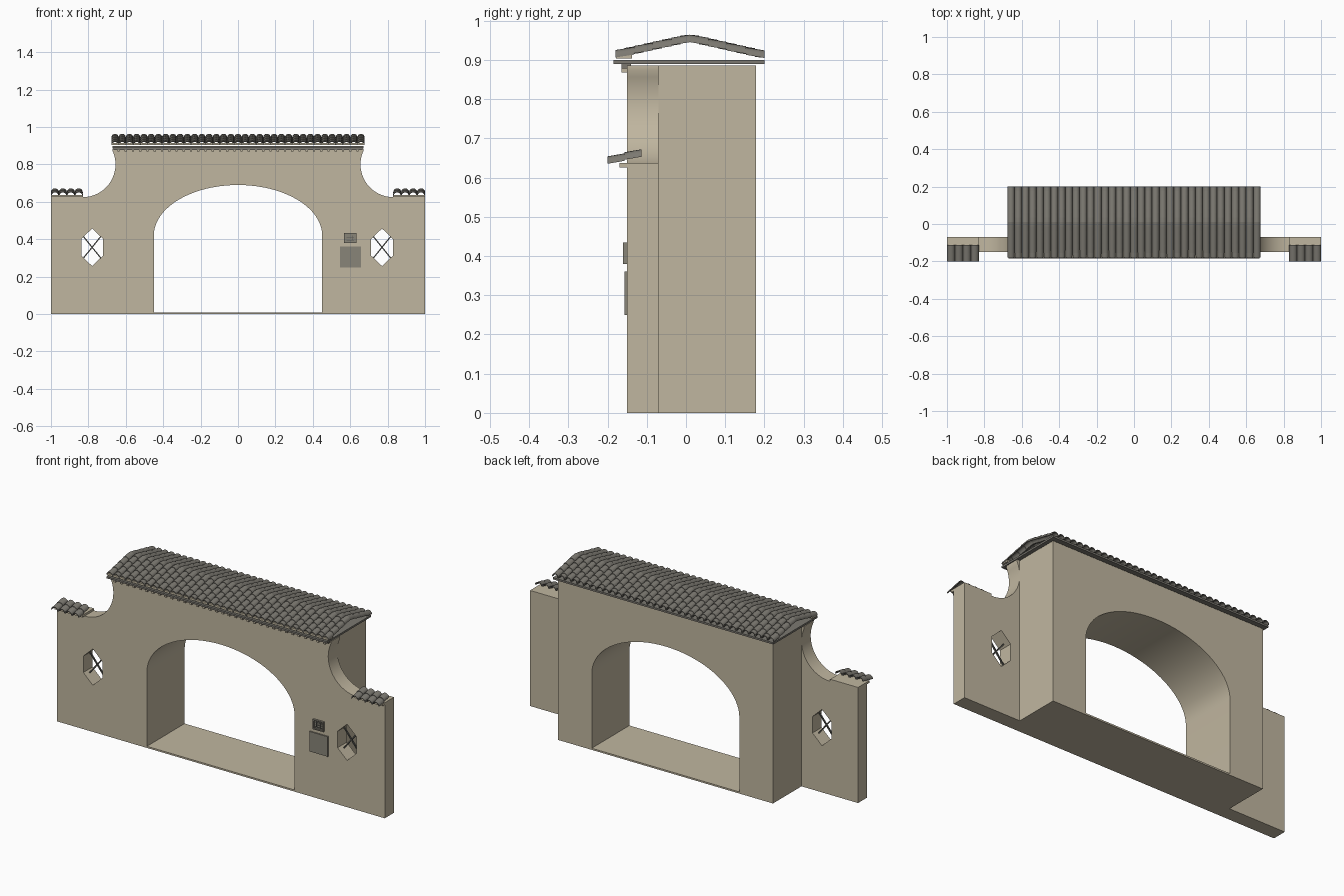
import bpy, bmesh, math
from mathutils import Vector

if "Cube" in bpy.data.objects:
    bpy.data.objects.remove(bpy.data.objects["Cube"], do_unlink=True)


def material(name, r, g, b):
    m = bpy.data.materials.new(name)
    m.use_nodes = True
    m.diffuse_color = (r, g, b, 1)
    m.node_tree.nodes["Principled BSDF"].inputs["Base Color"].default_value = (r, g, b, 1)
    return m


PLASTER = material("tan plaster", 0.53, 0.47, 0.35)
TILE = material("grey roof tile", 0.20, 0.19, 0.165)
PLAQUE = material("plaque grey", 0.25, 0.235, 0.19)
IRON = material("dark iron", 0.10, 0.10, 0.09)


def finish(bm, name, mat, smooth=None):
    bmesh.ops.recalc_face_normals(bm, faces=bm.faces)
    me = bpy.data.meshes.new(name)
    bm.to_mesh(me)
    bm.free()
    me.materials.append(mat)
    ob = bpy.data.objects.new(name, me)
    bpy.context.collection.objects.link(ob)
    if smooth:
        bpy.ops.object.select_all(action='DESELECT')
        ob.select_set(True)
        bpy.context.view_layer.objects.active = ob
        bpy.ops.object.shade_smooth_by_angle(angle=math.radians(smooth))
    return ob


def add_box(bm, x0, x1, y0, y1, z0, z1):
    geo = bmesh.ops.create_cube(bm, size=1)["verts"]
    for v in geo:
        v.co = ((x0 + x1) / 2 + v.co.x * (x1 - x0),
                (y0 + y1) / 2 + v.co.y * (y1 - y0),
                (z0 + z1) / 2 + v.co.z * (z1 - z0))
    return geo


def box(name, mat, *dims):
    bm = bmesh.new()
    add_box(bm, *dims)
    return finish(bm, name, mat)


def prism(name, mat, outline, y0, y1, smooth=None):
    """Extrude an (x, z) outline from y0 to y1."""
    bm = bmesh.new()
    face = bm.faces.new([bm.verts.new((x, y0, z)) for x, z in outline])
    geo = bmesh.ops.extrude_face_region(bm, geom=[face])["geom"]
    for v in geo:
        if isinstance(v, bmesh.types.BMVert):
            v.co.y = y1
    return finish(bm, name, mat, smooth)


# Outlines: half of each is drawn, then mirrored
FRONT, MID, BACK = -0.15, -0.07, 0.178
TOP = 0.885
arch = [(0.45 * math.sin(a), 0.42 + 0.27 * math.cos(a))
        for a in (math.pi / 2 * i / 20 for i in range(21))]
shoulder = [(0.83 + 0.175 * math.cos(a), 0.80 + 0.175 * math.sin(a))
            for a in (math.radians(270 - 115 * i / 18) for i in range(19))]


def mirrored(half):
    return half + [(-x, z) for x, z in reversed(half) if x > 1e-5]


wall = arch + [(0.45, 0), (1, 0), (1, 0.625)] + shoulder + [(0.671, TOP)]
block = arch + [(0.45, 0), (0.655, 0), (0.655, TOP)]
front_wall = prism("front_wall", PLASTER, mirrored(wall), FRONT, MID, 25)
prism("gate_block", PLASTER, mirrored(block), MID, BACK, 25)
box("threshold", PLASTER, -0.45, 0.45, FRONT, BACK, 0, 0.009)

# Hexagonal windows with crossed bars
WZ = 0.357
for side, cx in (("right", -0.78), ("left", 0.77)):
    hexa = [(cx, WZ + 0.1), (cx + 0.058, WZ + 0.045), (cx + 0.058, WZ - 0.045),
            (cx, WZ - 0.1), (cx - 0.058, WZ - 0.045), (cx - 0.058, WZ + 0.045)]
    cutter = prism("window_cutter", PLASTER, hexa, FRONT - 0.1, MID + 0.1)
    cutter.hide_render = True
    mod = front_wall.modifiers.new("window", 'BOOLEAN')
    mod.operation = 'DIFFERENCE'
    mod.solver = 'EXACT'
    mod.object = cutter
    bpy.context.view_layer.objects.active = front_wall
    bpy.ops.object.modifier_apply(modifier=mod.name)
    bpy.data.objects.remove(cutter, do_unlink=True)
    for s in (-1, 1):
        dx, dz, t = 0.05 * s, 0.062, 0.004
        bar = [(cx - dx - t, WZ - dz), (cx - dx + t, WZ - dz),
               (cx + dx + t, WZ + dz), (cx + dx - t, WZ + dz)]
        prism(side + "_window_bar", IRON, bar, -0.114, -0.106)


# Curved roof tiles
def add_tile(bm, x, width, low, high, rise, thick):
    """Arched shell between two (y, z) points, low end first."""
    n = 8
    rings = []
    for y, z in (low, high):
        ring = []
        for shrink in (0, thick):
            for i in range(n + 1):
                a = math.pi * i / n
                ring.append(bm.verts.new((x + (width / 2 - shrink) * math.cos(a), y,
                                          z + (rise - shrink) * math.sin(a))))
        rings.append(ring[:n + 1] + ring[:n:-1])
    a, b = rings
    m = len(a)
    for i in range(m):
        j = (i + 1) % m
        bm.faces.new((a[i], a[j], b[j], b[i]))
    for ring in rings:
        for i in range(n):
            bm.faces.new((ring[i], ring[i + 1], ring[m - 2 - i], ring[m - 1 - i]))


def tile_slope(bm, x0, x1, count, eave, ridge, courses, rise=0.019, thick=0.004):
    pitch = (x1 - x0) / count
    e, r = Vector(eave), Vector(ridge)
    for c in range(count):
        cuts = [i / courses for i in range(courses + 1)]
        if c % 2 and courses > 2:
            cuts = [0] + [(i + 0.5) / courses for i in range(courses)] + [1]
        for t0, t1 in zip(cuts, cuts[1:]):
            low, high = e.lerp(r, t0), e.lerp(r, t1)
            low.y += 0.003
            add_tile(bm, x0 + (c + 0.5) * pitch, pitch, low, high, rise, thick)


# Main gable roof
bm = bmesh.new()
tile_slope(bm, -0.677, 0.677, 35, (-0.18, 0.903), (0.01, 0.945), 4)
tile_slope(bm, -0.677, 0.677, 35, (0.2, 0.902), (0.01, 0.945), 4)
finish(bm, "main_roof_tiles", TILE, 40)
box("roof_deck", TILE, -0.672, 0.672, -0.185, 0.2, 0.889, 0.899)
box("eave_board", PLASTER, -0.675, 0.675, -0.178, -0.138, 0.903, 0.914)
box("eave_moulding", TILE, -0.665, 0.665, -0.165, -0.14, 0.878, 0.889)

# Row of small blocks beneath the eaves
bm = bmesh.new()
for i in range(34):
    x = (i - 16.5) * 0.0387
    add_box(bm, x - 0.006, x + 0.006, -0.164, FRONT + 0.002, 0.868, 0.878)
finish(bm, "eave_blocks", PLASTER)

# Wing copings and their small tile roofs
for side, x0, x1 in (("right", -1, -0.83), ("left", 0.83, 1)):
    box(side + "_wing_cap", PLASTER, x0, x1, -0.17, MID, 0.625, 0.637)
    bm = bmesh.new()
    tile_slope(bm, x0, x1, 4, (-0.2, 0.632), (-0.113, 0.653), 2)
    finish(bm, side + "_wing_tiles", TILE, 40)

# Wall plaque and framed grille box above it
box("plaque", PLAQUE, 0.545, 0.657, -0.157, FRONT, 0.25, 0.36)
box("grille_back", PLAQUE, 0.567, 0.633, -0.154, FRONT, 0.38, 0.434)
bm = bmesh.new()
for x in (0.567, 0.627):
    add_box(bm, x, x + 0.006, -0.161, FRONT, 0.38, 0.434)
for z in (0.38, 0.428):
    add_box(bm, 0.573, 0.627, -0.161, FRONT, z, z + 0.006)
finish(bm, "grille_frame", PLAQUE)
bm = bmesh.new()
for x in (0.588, 0.611):
    add_box(bm, x - 0.001, x + 0.001, -0.158, FRONT, 0.393, 0.421)
for z in (0.394, 0.407, 0.420):
    add_box(bm, 0.58, 0.62, -0.157, FRONT, z - 0.001, z + 0.001)
finish(bm, "grille_bars", IRON)
